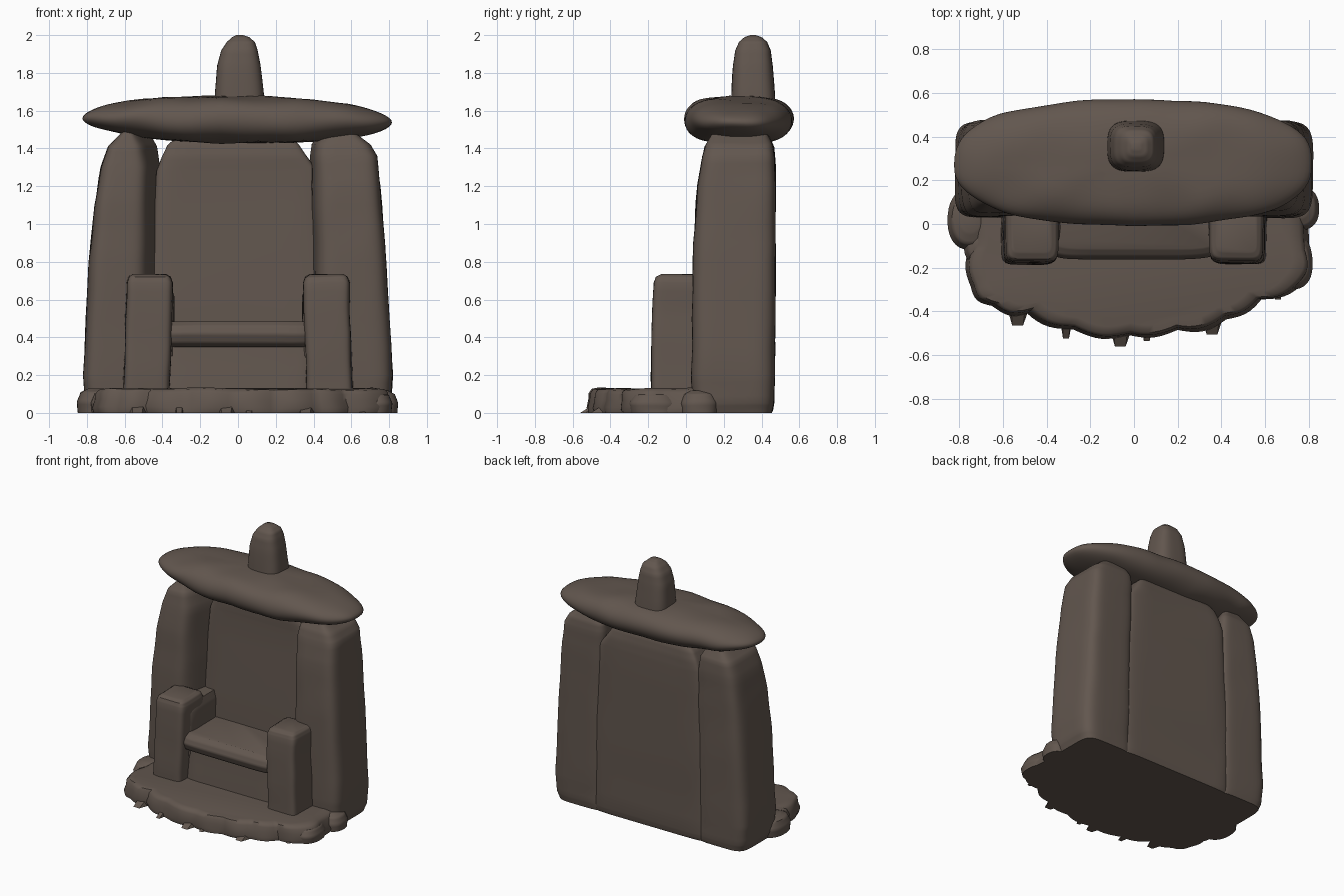
import bpy, bmesh, math
from mathutils import Vector, noise

if "Cube" in bpy.data.objects:
    bpy.data.objects.remove(bpy.data.objects["Cube"], do_unlink=True)

stone = bpy.data.materials.new("brown stone")
stone.use_nodes = True
COLOUR = (0.122, 0.094, 0.077, 1)
stone.diffuse_color = COLOUR
bsdf = stone.node_tree.nodes["Principled BSDF"]
bsdf.inputs["Base Color"].default_value = COLOUR
bsdf.inputs["Roughness"].default_value = 0.9
parts = []


def finish(name, bm, rough=0.006):
    """Weather the surface slightly and turn it into an object."""
    for v in bm.verts:
        if v.co.z > 0.005:
            v.co += noise.noise_vector(v.co * 5) * rough
    bmesh.ops.recalc_face_normals(bm, faces=bm.faces)
    mesh = bpy.data.meshes.new(name)
    bm.to_mesh(mesh)
    bm.free()
    mesh.materials.append(stone)
    ob = bpy.data.objects.new(name, mesh)
    bpy.context.collection.objects.link(ob)
    parts.append(ob)
    return ob


def skin(rings):
    """Join closed rings of points and cap both ends."""
    bm = bmesh.new()
    loops = [[bm.verts.new(p) for p in ring] for ring in rings]
    n = len(loops[0])
    for a, b in zip(loops, loops[1:]):
        for i in range(n):
            bm.faces.new((a[i], a[(i + 1) % n], b[(i + 1) % n], b[i]))
    bm.faces.new(loops[0][::-1])
    bm.faces.new(loops[-1])
    return bm


def block(name, sections, power=5, rough=0.006, splay=0, steps=4, n=56):
    """Rounded stone from sections (z, x0, x1, y0, y1)."""
    levels = []
    for a, b in zip(sections, sections[1:]):
        levels += [[p + (q - p) * s / steps for p, q in zip(a, b)] for s in range(steps)]
    levels.append(sections[-1])
    rings = []
    for z, x0, x1, y0, y1 in levels:
        ring = []
        for i in range(n):
            t = math.tau * (i + 0.5) / n
            c, s = math.cos(t), math.sin(t)
            u = math.copysign(abs(c) ** (2 / power), c)
            v = math.copysign(abs(s) ** (2 / power), s)
            # splay opens the inner front edge of a pillar
            inner = (1 - u * math.copysign(1, x0 + x1)) / 2
            shift = math.copysign(splay, x0 + x1) * inner * (1 - v) / 2
            ring.append(((x0 + x1 + (x1 - x0) * u) / 2 + shift,
                         (y0 + y1 + (y1 - y0) * v) / 2, z))
        rings.append(ring)
    return finish(name, skin(rings), rough)


# Tall side pillars
block("right_pillar", [
    (0, -.79, -.39, .05, .455), (.05, -.81, -.39, .035, .465), (.2, -.82, -.39, .03, .47),
    (.8, -.79, -.39, .035, .475), (1.1, -.76, -.39, .05, .475), (1.3, -.725, -.39, .075, .475),
    (1.41, -.69, -.41, .095, .465), (1.46, -.64, -.44, .13, .44), (1.5, -.6, -.47, .15, .42)],
    splay=.1)
block("left_pillar", [
    (0, .38, .79, .05, .455), (.05, .38, .81, .035, .465), (.2, .38, .82, .03, .47),
    (.8, .38, .785, .035, .475), (1.2, .37, .755, .06, .475), (1.36, .37, .735, .085, .47),
    (1.42, .38, .7, .105, .46), (1.46, .41, .65, .13, .44), (1.5, .45, .6, .15, .42)],
    splay=.04)

# Backrest slab between the pillars
block("backrest", [
    (0, -.48, .47, .22, .455), (.05, -.48, .47, .22, .465), (.5, -.48, .47, .22, .47),
    (1.28, -.43, .42, .25, .47), (1.36, -.4, .36, .25, .465), (1.42, -.37, .32, .26, .455),
    (1.48, -.3, .26, .28, .43)], power=9)

# Seat slab and the recessed stone beneath it
block("seat", [
    (.35, -.39, .39, -.1, .3), (.37, -.4, .4, -.14, .3), (.42, -.4, .4, -.16, .3),
    (.46, -.4, .4, -.145, .3), (.485, -.39, .39, -.11, .3)], power=9)
block("seat_support", [
    (.05, -.4, .4, -.11, .3), (.2, -.4, .4, -.1, .3), (.4, -.4, .4, -.08, .3)], power=9)

# Arm posts with lower arms running back to the backrest
for name, s in (("right", -1), ("left", 1)):
    def span(z, inner, outer, y0, y1):
        return (z, *sorted((s * inner, s * outer)), y0, y1)
    block(name + "_arm_post", [
        span(.05, .36, .61, -.185, .1), span(.2, .36, .605, -.185, .1),
        span(.5, .35, .595, -.18, .1), span(.69, .345, .59, -.17, .1),
        span(.72, .355, .58, -.16, .09), span(.735, .38, .56, -.13, .06)], power=7)
    block(name + "_arm_rest", [
        span(.3, .34, .5, -.1, .28), span(.62, .34, .5, -.1, .28),
        span(.68, .36, .48, -.08, .27)], power=6)

# Broad flat capstone: rounded edge with a superellipse outline
rings = []
for j in range(25):
    a = math.pi * (j + .5) / 25 - math.pi / 2
    r = max(math.cos(a), 0) ** .55
    ring = []
    for i in range(80):
        t = math.tau * i / 80
        c, s = math.cos(t), math.sin(t)
        x = math.copysign(abs(c) ** .8, c) * (.68 + .14 * r if r > .9 else .82 * r)
        x = .82 * math.copysign(abs(c) ** .8, c) * r
        y = .28 + .288 * math.copysign(abs(s) ** .8, s) * r
        thick = .125 - .035 * (x / .82) ** 2
        z = 1.552 + thick * math.sin(a) - .012 * x
        ring.append((x, y, z))
    rings.append(ring)
finish("capstone", skin(rings), .01)

# Finial stone
block("finial", [
    (1.6, -.125, .145, .235, .475), (1.7, -.122, .137, .24, .47), (1.84, -.11, .12, .25, .46),
    (1.92, -.09, .105, .26, .45), (1.965, -.06, .09, .28, .43), (1.99, -.03, .06, .31, .4),
    (2.0, -.01, .03, .34, .37)], power=3.2, rough=.004)

# Stepping base with a scalloped front
corners = [(-.74, .42), (-.74, -.1), (-.74, -.28), (-.65, -.37), (-.48, -.4), (-.28, -.48),
           (-.02, -.5), (.2, -.48), (.42, -.43), (.58, -.34), (.76, -.27), (.8, -.12), (.76, .42)]
outline = []
for k, p in enumerate(corners):
    p, q = Vector(p), Vector(corners[(k + 1) % len(corners)])
    d = q - p
    out = Vector((d.y, -d.x)).normalized() * (.025 if d.length < .4 else 0)
    outline += [p + d * i / 8 + out * math.sin(math.pi * i / 8) for i in range(8)]
centre = Vector((0, 0))
finish("base", skin([[(*(centre + p * f), z) for p in outline] for z, f in
                     ((0, 1), (.03, 1.01), (.07, .99), (.105, .985), (.125, .96), (.132, .9))]), .012)

# Rounded stones beside the base
for k, (x, y, rx, ry, h) in enumerate([(-.75, .02, .105, .14, .13), (-.68, -.1, .1, .1, .12),
                                       (.76, .07, .09, .1, .12), (.72, -.17, .1, .13, .11)]):
    block("side_stone_%d" % (k + 1), [
        (0, x - rx * .94, x + rx * .94, y - ry * .94, y + ry * .94),
        (h * .45, x - rx, x + rx, y - ry, y + ry),
        (h * .85, x - rx * .8, x + rx * .8, y - ry * .8, y + ry * .8),
        (h, x - rx * .4, x + rx * .4, y - ry * .4, y + ry * .4)], power=2.3, n=32)

# Broken chips along the front edge
for k, (x, y) in enumerate([(-.53, -.42), (-.31, -.48), (-.06, -.515), (.06, -.49), (.36, -.46), (.66, -.3)]):
    bm = bmesh.new()
    w = .03 if k % 2 else .055
    low = [bm.verts.new((x + dx * w, y + dy, 0)) for dx, dy in
           ((-1, .05), (-.5, -.045), (.4, -.045), (1, .05))]
    tip = [bm.verts.new((x + dx * w, y + .05, .06)) for dx in (-.6, .6)]
    bmesh.ops.convex_hull(bm, input=low + tip)
    finish("chip_%d" % (k + 1), bm, 0)

# Smooth shading with sharp edges kept
bpy.ops.object.select_all(action="DESELECT")
for ob in parts:
    ob.select_set(True)
bpy.context.view_layer.objects.active = parts[0]
bpy.ops.object.shade_smooth_by_angle(angle=math.radians(45))
